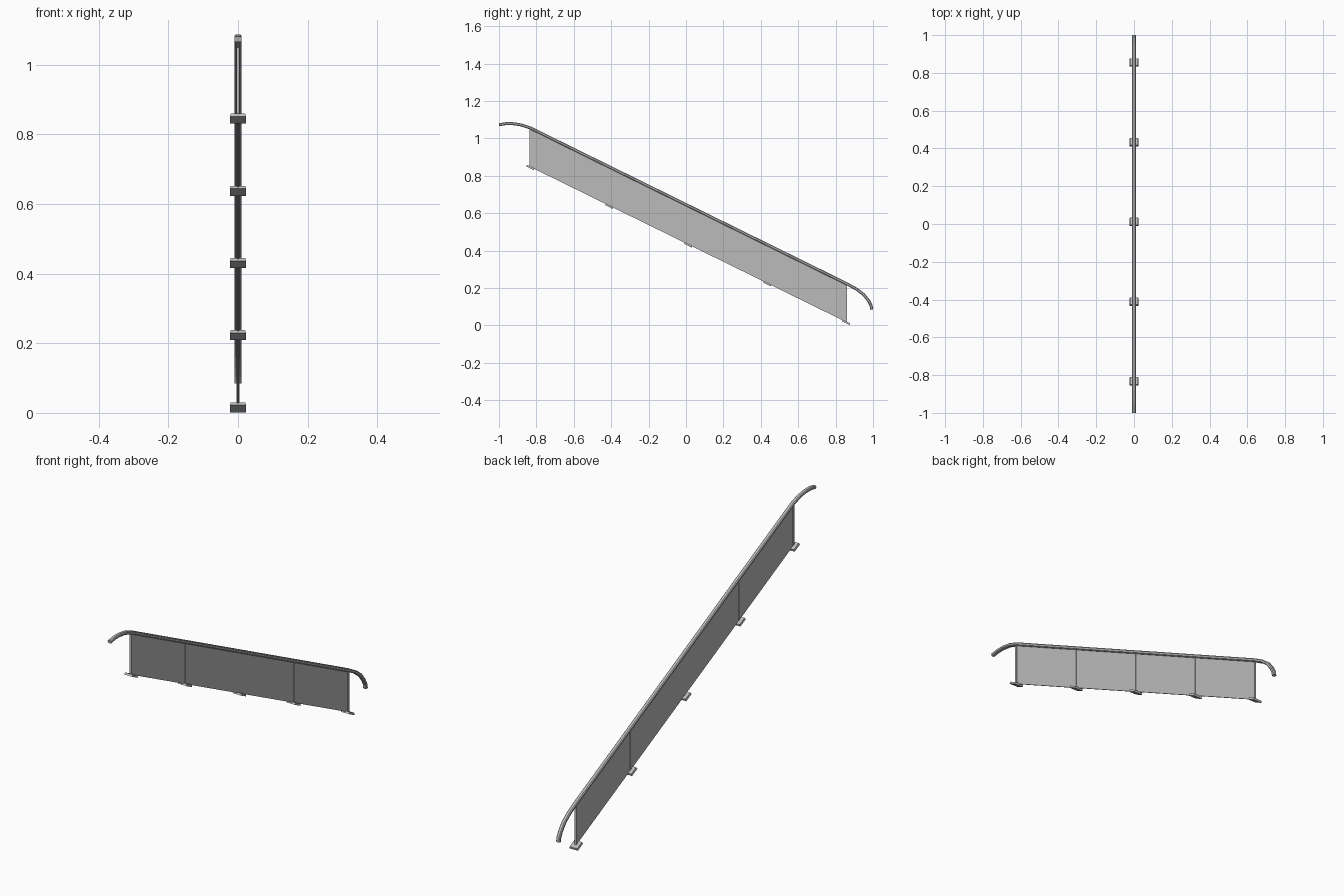
import bpy, bmesh, math
from mathutils import Vector, Matrix

cube = bpy.data.objects.get("Cube")
if cube:
    bpy.data.objects.remove(cube)

SLOPE = -0.491
TILT = math.atan(SLOPE)
FIRST, STEP, COUNT = -0.832, 0.422, 5

steel = bpy.data.materials.new("light_grey_metal")
steel.use_nodes = True
GREY = (0.5, 0.5, 0.5, 1)
steel.diffuse_color = GREY
steel.node_tree.nodes["Principled BSDF"].inputs["Base Color"].default_value = GREY


def ground(y):
    """Height of the sloping base line."""
    return 0.433 + SLOPE * (y - 0.012)


def make(name, bm):
    bmesh.ops.recalc_face_normals(bm, faces=bm.faces)
    mesh = bpy.data.meshes.new(name)
    bm.to_mesh(mesh)
    bm.free()
    mesh.materials.append(steel)
    obj = bpy.data.objects.new(name, mesh)
    bpy.context.collection.objects.link(obj)
    return obj


def slab(name, y0, y1, half, low, high):
    """Upright plate whose ends follow the slope."""
    bm = bmesh.new()
    outline = [(y0, low), (y1, low), (y1, high), (y0, high)]
    sides = [[bm.verts.new((x, y, ground(y) + h)) for y, h in outline]
             for x in (-half, half)]
    for ring in sides:
        bm.faces.new(ring)
    for i in range(4):
        j = (i + 1) % 4
        bm.faces.new((sides[0][i], sides[0][j], sides[1][j], sides[1][i]))
    return make(name, bm)


# Handrail: chamfered section swept along the bent path
path = [Vector((0, y, z)) for y, z in (
    (-1.0, 1.073), (-0.965, 1.079), (-0.925, 1.079), (-0.88, 1.072),
    (-0.83, 1.055), (0.862, 0.222), (0.912, 0.194), (0.95, 0.165),
    (0.977, 0.131), (0.99, 0.105), (0.993, 0.085))]
section = [(-0.01, -0.004), (-0.006, -0.008), (0.006, -0.008), (0.01, -0.004),
           (0.01, 0.004), (0.006, 0.008), (-0.006, 0.008), (-0.01, 0.004)]
bm = bmesh.new()
rings = []
for i, p in enumerate(path):
    along = (path[min(i + 1, len(path) - 1)] - path[max(i - 1, 0)]).normalized()
    if 0 < i < len(path) - 1:
        along = ((path[i + 1] - p).normalized() + (p - path[i - 1]).normalized()).normalized()
    up = Vector((1, 0, 0)).cross(along)
    rings.append([bm.verts.new(p + Vector((a, 0, 0)) + up * b) for a, b in section])
for r, s in zip(rings, rings[1:]):
    for i in range(len(section)):
        j = (i + 1) % len(section)
        bm.faces.new((r[i], r[j], s[j], s[i]))
bm.faces.new(rings[0])
bm.faces.new(rings[-1])
rail = make("handrail", bm)

# Infill panel
slab("panel", FIRST, FIRST + STEP * (COUNT - 1), 0.0025, 0, 0.208)

# Posts with tilted, tapered feet
for n in range(COUNT):
    y = FIRST + STEP * n
    slab(f"post_{n + 1}", y - 0.005, y + 0.005, 0.0045, 0, 0.208)
    bm = bmesh.new()
    bmesh.ops.create_cube(bm, size=1)
    for v in bm.verts:
        taper = 0.9 if v.co.z > 0 else 1
        v.co = Vector((v.co.x * 0.046 * taper, v.co.y * 0.047 * taper, v.co.z * 0.01))
    bm.transform(Matrix.Translation((0, y, ground(y) - 0.002)) @ Matrix.Rotation(TILT, 4, "X"))
    make(f"foot_{n + 1}", bm)
